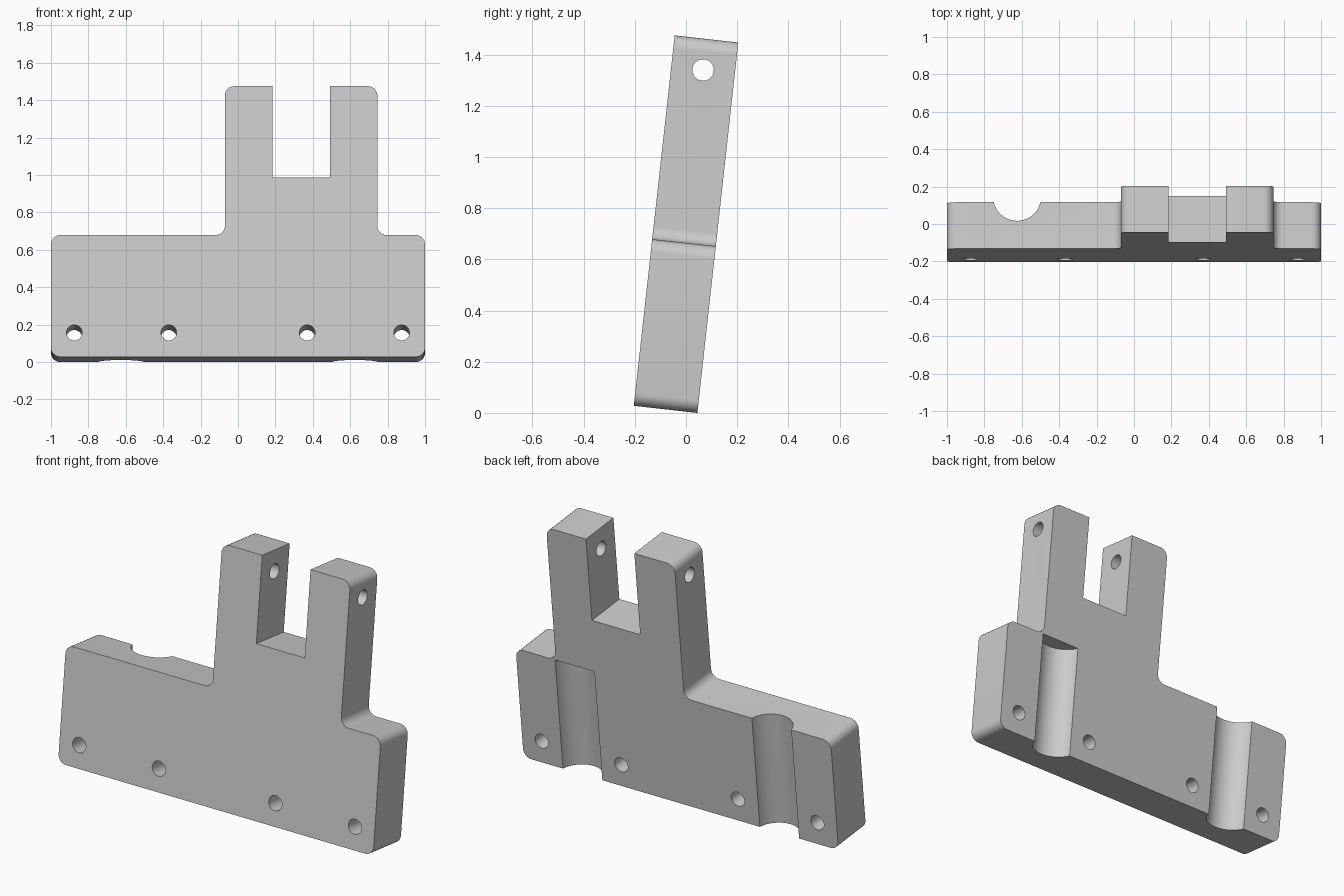
import bpy, bmesh, math
from mathutils import Vector

cube = bpy.data.objects.get("Cube")
if cube:
    bpy.data.objects.remove(cube, do_unlink=True)

THICK, HEIGHT, SHOULDER = 0.25, 1.456, 0.655
TILT = math.radians(6.3)

grey = bpy.data.materials.new("plain grey")
grey.use_nodes = True
colour = (0.6, 0.6, 0.6, 1)
grey.diffuse_color = colour
grey.node_tree.nodes["Principled BSDF"].inputs["Base Color"].default_value = colour


def rounded(points, steps=8):
    """Round each (x, z, radius) right-angled corner of a closed outline."""
    out = []
    for i, (x, z, r) in enumerate(points):
        p = Vector((x, z))
        if not r:
            out.append(p)
            continue
        a = (Vector(points[i - 1][:2]) - p).normalized() * r
        b = (Vector(points[(i + 1) % len(points)][:2]) - p).normalized() * r
        for k in range(steps + 1):
            t = k / steps * math.pi / 2
            out.append(p + a * (1 - math.sin(t)) + b * (1 - math.cos(t)))
    return out


# Plate outline: wide base, tall offset fork with a square slot
R = 0.05
outline = rounded([
    (-1, 0, R), (1, 0, R), (1, SHOULDER, R), (0.745, SHOULDER, R),
    (0.745, HEIGHT, R), (0.492, HEIGHT, 0), (0.492, 0.966, 0),
    (0.185, 0.966, 0), (0.185, HEIGHT, 0), (-0.07, HEIGHT, R),
    (-0.07, SHOULDER, R), (-1, SHOULDER, R)])

bm = bmesh.new()
face = bm.faces.new([bm.verts.new((p.x, 0, p.y)) for p in outline])
side = bmesh.ops.extrude_face_region(bm, geom=[face])["geom"]
bmesh.ops.translate(bm, vec=(0, THICK, 0),
                    verts=[v for v in side if isinstance(v, bmesh.types.BMVert)])
bmesh.ops.recalc_face_normals(bm, faces=bm.faces)
mesh = bpy.data.meshes.new("fork_plate")
bm.to_mesh(mesh)
bm.free()
plate = bpy.data.objects.new("fork_plate", mesh)
bpy.context.collection.objects.link(plate)
mesh.materials.append(grey)


def cut(radius, depth, location, rotation=(0, 0, 0), sides=32):
    """Subtract a cylinder from the plate."""
    bpy.ops.mesh.primitive_cylinder_add(vertices=sides, radius=radius, depth=depth,
                                        location=location, rotation=rotation)
    cutter = bpy.context.object
    cutter.hide_render = True
    cutter.data.materials.append(grey)
    mod = plate.modifiers.new("cut", 'BOOLEAN')
    mod.operation, mod.solver, mod.object = 'DIFFERENCE', 'EXACT', cutter
    bpy.context.view_layer.objects.active = plate
    bpy.ops.object.modifier_apply(modifier=mod.name)
    bpy.data.objects.remove(cutter, do_unlink=True)


# Mounting holes through the thickness
for x in (-0.875, -0.37, 0.37, 0.875):
    cut(0.042, 1, (x, THICK / 2, 0.13), (math.pi / 2, 0, 0))

# Pin hole across both fork arms
cut(0.042, 3, (0, THICK / 2, 1.334), (0, math.pi / 2, 0))

# Round grooves up the back: one open at the top, one stopped at the shoulder
for x, top in ((-0.625, 0.8), (0.625, SHOULDER)):
    cut(0.128, top + 0.2, (x, THICK + 0.028, (top - 0.2) / 2), sides=64)

# Lean the plate back and shade the rounded parts
plate.rotation_euler = (-TILT, 0, 0)
plate.location = (0, -0.204, THICK * math.sin(TILT))
bpy.ops.object.select_all(action='DESELECT')
plate.select_set(True)
bpy.context.view_layer.objects.active = plate
bpy.ops.object.shade_smooth_by_angle(angle=math.radians(30))
